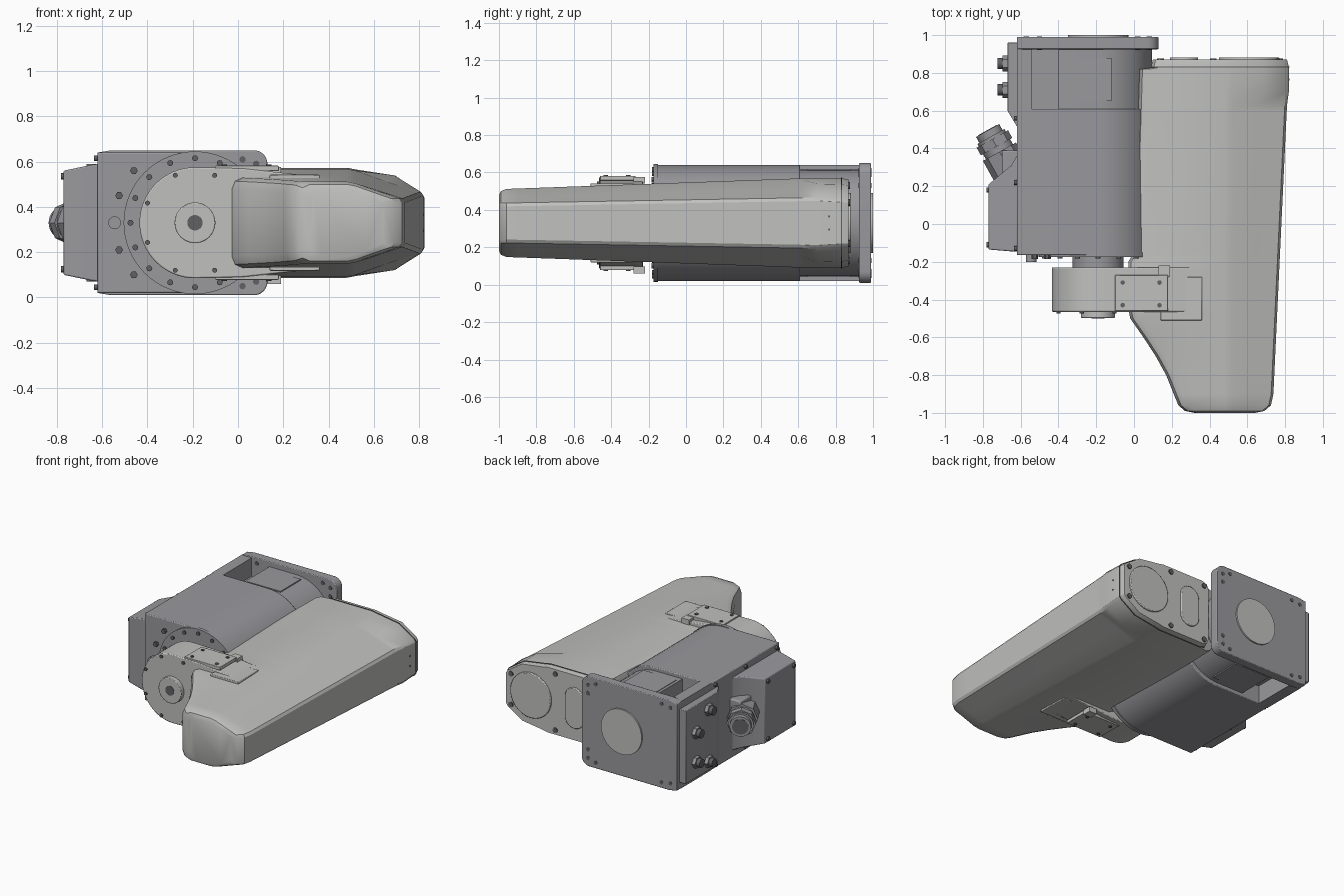
import bpy, bmesh, math
from mathutils import Vector

if "Cube" in bpy.data.objects:
    bpy.data.objects.remove(bpy.data.objects["Cube"], do_unlink=True)

ZC = 0.33    # height of the shared centre plane
HX = -0.19   # x of the wrist axis
parts = []


def material(name, rgb):
    m = bpy.data.materials.new(name)
    m.use_nodes = True
    m.diffuse_color = (*rgb, 1)
    m.node_tree.nodes["Principled BSDF"].inputs["Base Color"].default_value = (*rgb, 1)
    return m


LIGHT = material("light grey", (0.53, 0.53, 0.52))
HOUSE = material("housing grey", (0.32, 0.32, 0.34))
DARK = material("dark grey", (0.12, 0.12, 0.13))


def finish(name, bm, mat, bevel=0):
    bmesh.ops.recalc_face_normals(bm, faces=bm.faces)
    me = bpy.data.meshes.new(name)
    bm.to_mesh(me)
    bm.free()
    ob = bpy.data.objects.new(name, me)
    bpy.context.collection.objects.link(ob)
    me.materials.append(mat)
    if bevel:
        b = ob.modifiers.new("bevel", "BEVEL")
        b.width, b.segments, b.limit_method = bevel, 2, "ANGLE"
        b.angle_limit = math.radians(40)
    parts.append(ob)
    return ob


def loft(name, rings, mat, bevel=0):
    """Skin a list of equal-length rings and cap both ends."""
    bm = bmesh.new()
    vs = [[bm.verts.new(p) for p in r] for r in rings]
    n = len(vs[0])
    for a, b in zip(vs, vs[1:]):
        for i in range(n):
            j = (i + 1) % n
            bm.faces.new((a[i], a[j], b[j], b[i]))
    bm.faces.new(vs[0])
    bm.faces.new(vs[-1])
    return finish(name, bm, mat, bevel)


def prism_y(name, outline, y0, y1, mat, bevel=0):
    return loft(name, [[(x, y, z) for x, z in outline] for y in (y0, y1)], mat, bevel)


def box(name, lo, hi, mat, bevel=0):
    o = [(lo[0], lo[2]), (hi[0], lo[2]), (hi[0], hi[2]), (lo[0], hi[2])]
    return prism_y(name, o, lo[1], hi[1], mat, bevel)


def rod(name, p, q, r, mat, sides=48, bevel=0):
    p, q = Vector(p), Vector(q)
    rot = (q - p).to_track_quat("Z", "Y")
    circ = [rot @ Vector((r * math.cos(t), r * math.sin(t), 0))
            for t in (2 * math.pi * i / sides for i in range(sides))]
    return loft(name, [[c + e for c in circ] for e in (p, q)], mat, bevel)


def arc(cx, cz, r, a0, a1, n):
    return [(cx + r * math.cos(math.radians(a0 + (a1 - a0) * i / n)),
             cz + r * math.sin(math.radians(a0 + (a1 - a0) * i / n))) for i in range(n + 1)]


def lerp_table(t, v):
    for (a, p), (b, q) in zip(t, t[1:]):
        if v <= b:
            return p + (q - p) * (v - a) / (b - a)
    return t[-1][1]


# Motor housing: flat on the left, half round on the right
def d_shape(r, left):
    return [(left, ZC - r)] + arc(HX, ZC, r, -90, 90, 32) + [(left, ZC + r)]


prism_y("housing", d_shape(0.31, -0.62), -0.165, 0.61, HOUSE, 0.006)
prism_y("housing_rear_waist", d_shape(0.285, -0.4), 0.6, 0.94, HOUSE)
box("housing_side_wall", (-0.62, 0.6, 0.02), (-0.54, 0.94, 0.64), HOUSE)
box("pocket_floor", (-0.55, 0.6, 0.15), (-0.39, 0.94, 0.51), HOUSE)

# Rear mounting flange with rounded right corners
flange = [(-0.62, 0.02), (-0.56, 0.01)] + arc(0.07, 0.07, 0.06, -90, 0, 8) \
    + arc(0.07, 0.59, 0.06, 0, 90, 8) + [(-0.56, 0.65), (-0.62, 0.64)]
prism_y("rear_flange", flange, 0.925, 0.99, HOUSE, 0.005)
rod("rear_boss", (HX, 0.98, ZC), (HX, 1.0, ZC), 0.16, LIGHT, 64)
for s in (-1, 1):
    for x, d in ((0.02, 0.28), (0.08, 0.26), (0.08, 0.2), (-0.57, 0.27), (-0.5, 0.28)):
        z = ZC + s * d
        rod("flange_hole", (x, 0.921, z), (x, 0.993, z), 0.014, DARK, 16)
    # Small bolted panel beside the pocket
    box("pocket_panel", (-0.38, 0.65, ZC + s * 0.285 - 0.004),
        (-0.12, 0.88, ZC + s * 0.285 + 0.004), HOUSE)

# Front bearing ring, collar and ring bolts
rod("front_ring", (HX, -0.175, ZC), (HX, -0.15, ZC), 0.315, HOUSE, 64)
rod("wrist_collar", (HX, -0.24, ZC), (HX, -0.16, ZC), 0.135, HOUSE)
for k in range(16):
    t = 2 * math.pi * k / 16
    x, z = HX + 0.285 * math.cos(t), ZC + 0.285 * math.sin(t)
    rod("ring_bolt", (x, -0.183, z), (x, -0.16, z), 0.013, DARK, 12)
for x, d in ((-0.46, 0.23), (-0.525, 0.12)):
    for s in (-1, 1):
        rod("front_bolt", (x, -0.185, ZC + s * d), (x, -0.16, ZC + s * d), 0.017, DARK, 6)
rod("front_plug", (-0.545, -0.2, ZC), (-0.545, -0.16, ZC), 0.028, HOUSE, 24)

# Forearm: sections along y; left and right edges follow the plan outline
LEFT = [(-1, 0.32), (-0.99, 0.27), (-0.96, 0.235), (-0.9, 0.21), (-0.8, 0.17), (-0.7, 0.115),
        (-0.6, 0.05), (-0.5, -0.02), (-0.45, -0.03), (-0.2, -0.03), (-0.15, 0), (0.82, 0.03),
        (0.83, 0.09), (0.87, 0.1)]
RIGHT = [(-1, 0.64), (-0.99, 0.69), (-0.96, 0.725), (-0.9, 0.738), (0.63, 0.81),
         (0.7, 0.82), (0.83, 0.82), (0.87, 0.81)]
HALF = [(-1, 0.15), (-0.99, 0.17), (-0.96, 0.182), (0.6, 0.238), (0.83, 0.24), (0.87, 0.232)]
ys = sorted({y for t in (LEFT, RIGHT, HALF) for y, _ in t})
rings = []
for y in ys:
    xl, xr, h = (lerp_table(t, y) for t in (LEFT, RIGHT, HALF))
    side = lerp_table([(-1, 0.1), (0.7, 0.13), (0.87, 0.12)], y)
    full = lerp_table([(-1, 0), (0.63, 0), (0.7, 1), (0.87, 1)], y)
    ridge = min(0.5, xr - 0.15)
    mid = ((ridge + xr) / 2 + 0.03 * full, (h + side) / 2 + 0.025 * full)
    upper = [(xl, h - 0.05), (xl + 0.015, h - 0.015), (xl + 0.05, h), (ridge - 0.02, h),
             (ridge + 0.02, h - 0.008), mid, (xr - 0.012, side + 0.006), (xr, side - 0.012)]
    sec = upper + [(x, -z) for x, z in reversed(upper)]
    rings.append([(x, y, ZC + z) for x, z in sec])
loft("forearm", rings, LIGHT)

# Rear cover seam, round covers and screws on the forearm's back
seam = []
for y in (0.829, 0.835):
    seam.append([(p[0] + (0.003 if p[0] > 0.5 else 0), y, ZC + (p[2] - ZC) * 1.012)
                 for p in rings[ys.index(0.83)]])
loft("cover_seam", seam, DARK)
rod("round_cover", (0.61, 0.86, ZC), (0.61, 0.882, ZC), 0.16, LIGHT, 64, 0.005)
slot = arc(0.265, ZC + 0.07, 0.075, 0, 180, 16) + arc(0.265, ZC - 0.07, 0.075, 180, 360, 16)
prism_y("slot_cover", slot, 0.86, 0.882, LIGHT, 0.005)
for x, d in ((0.14, 0.2), (0.42, 0.2), (0.77, 0.11)):
    for s in (-1, 1):
        rod("cover_screw", (x, 0.86, ZC + s * d), (x, 0.877, ZC + s * d), 0.018, DARK, 16)
for d in (-0.035, 0.035):
    rod("side_hole", (0.8, 0.765, ZC + d), (0.823, 0.765, ZC + d), 0.006, DARK, 10)

# Wrist hub blending into the forearm
hub = arc(HX, ZC, 0.245, 90, 270, 32) + [(0.02, ZC - 0.24), (0.34, ZC - 0.205),
                                        (0.34, ZC + 0.205), (0.02, ZC + 0.24)]
prism_y("wrist_hub", hub, -0.465, -0.23, LIGHT, 0.006)
rod("hub_boss", (HX, -0.497, ZC), (HX, -0.45, ZC), 0.09, LIGHT, 48, 0.004)
rod("hub_bore", (HX, -0.499, ZC), (HX, -0.49, ZC), 0.034, DARK, 32)
for k in range(8):
    t = math.pi / 4 * k + math.pi / 8
    if math.cos(t) < 0.75:
        x, z = HX + 0.227 * math.cos(t), ZC + 0.227 * math.sin(t)
        rod("hub_bolt", (x, -0.475, z), (x, -0.46, z), 0.011, DARK, 12)
for s in (-1, 1):
    z = ZC + s * 0.24
    box("wrist_plate", (-0.1, -0.46, z - 0.012), (0.18, -0.27, z + 0.012), LIGHT, 0.003)
    box("plate_tab", (0.13, -0.28, z - 0.03), (0.19, -0.22, z + 0.006), LIGHT)
    box("wrist_fairing", (0.14, -0.51, ZC + s * 0.2 - 0.012),
        (0.36, -0.28, ZC + s * 0.2 + 0.012), LIGHT, 0.004)
    for x in (-0.06, 0.135):
        for y in (-0.43, -0.31):
            rod("plate_bolt", (x, y, z), (x, y, z + s * 0.017), 0.012, DARK, 12)

# Left terminal box: tapers outward, with a slanted back
box_rings = []
for x, y1, d in ((-0.615, 0.37, 0.26), (-0.65, 0.31, 0.255), (-0.77, 0.21, 0.23)):
    y0 = -0.145 if x > -0.7 else -0.135
    box_rings.append([(x, y0, ZC - d), (x, y1, ZC - d), (x, y1, ZC + d), (x, y0, ZC + d)])
loft("terminal_box", box_rings, HOUSE, 0.006)
for y in (-0.11, 0.18):
    for d in (-0.205, 0.205):
        rod("box_bolt", (-0.76, y, ZC + d), (-0.782, y, ZC + d), 0.014, DARK, 12)
for y in (-0.13, 0.22, 0.56):
    for d in (-0.285, 0.285):
        rod("wall_bolt", (-0.61, y, ZC + d), (-0.635, y, ZC + d), 0.013, DARK, 12)

# Angled power connector
base, tip = Vector((-0.65, 0.27, ZC)), Vector((-0.775, 0.495, ZC))
for name, a, b, r, m, n in (("connector_base", 0, 0.5, 0.1, HOUSE, 8),
                            ("connector_body", 0.3, 0.86, 0.082, HOUSE, 32),
                            ("connector_nut", 0.62, 0.8, 0.095, HOUSE, 8),
                            ("connector_rim", 0.84, 1, 0.07, HOUSE, 32),
                            ("connector_socket", 0.99, 1.01, 0.054, DARK, 32)):
    rod(name, base.lerp(tip, a), base.lerp(tip, b), r, m, n)
box("connector_mount", (-0.7, 0.2, ZC - 0.12), (-0.61, 0.39, ZC + 0.12), HOUSE, 0.01)

# Left service plate with small sockets
plate = [[(-0.61, 0.5, z), (-0.67, 0.6, z), (-0.67, 0.96, z), (-0.61, 0.96, z)]
         for z in (0.07, 0.59)]
loft("service_plate", plate, HOUSE, 0.004)
for y, z in ((0.71, 0.51), (0.85, 0.4), (0.85, 0.19), (0.71, 0.14)):
    rod("socket_collar", (-0.66, y, z), (-0.695, y, z), 0.042, HOUSE, 6)
    rod("socket_cap", (-0.69, y, z), (-0.722, y, z), 0.03, DARK, 20)

# Smooth the round faces, keep edges crisp
bpy.ops.object.select_all(action="DESELECT")
for ob in parts:
    ob.select_set(True)
bpy.context.view_layer.objects.active = parts[0]
bpy.ops.object.shade_smooth_by_angle(angle=math.radians(32))
